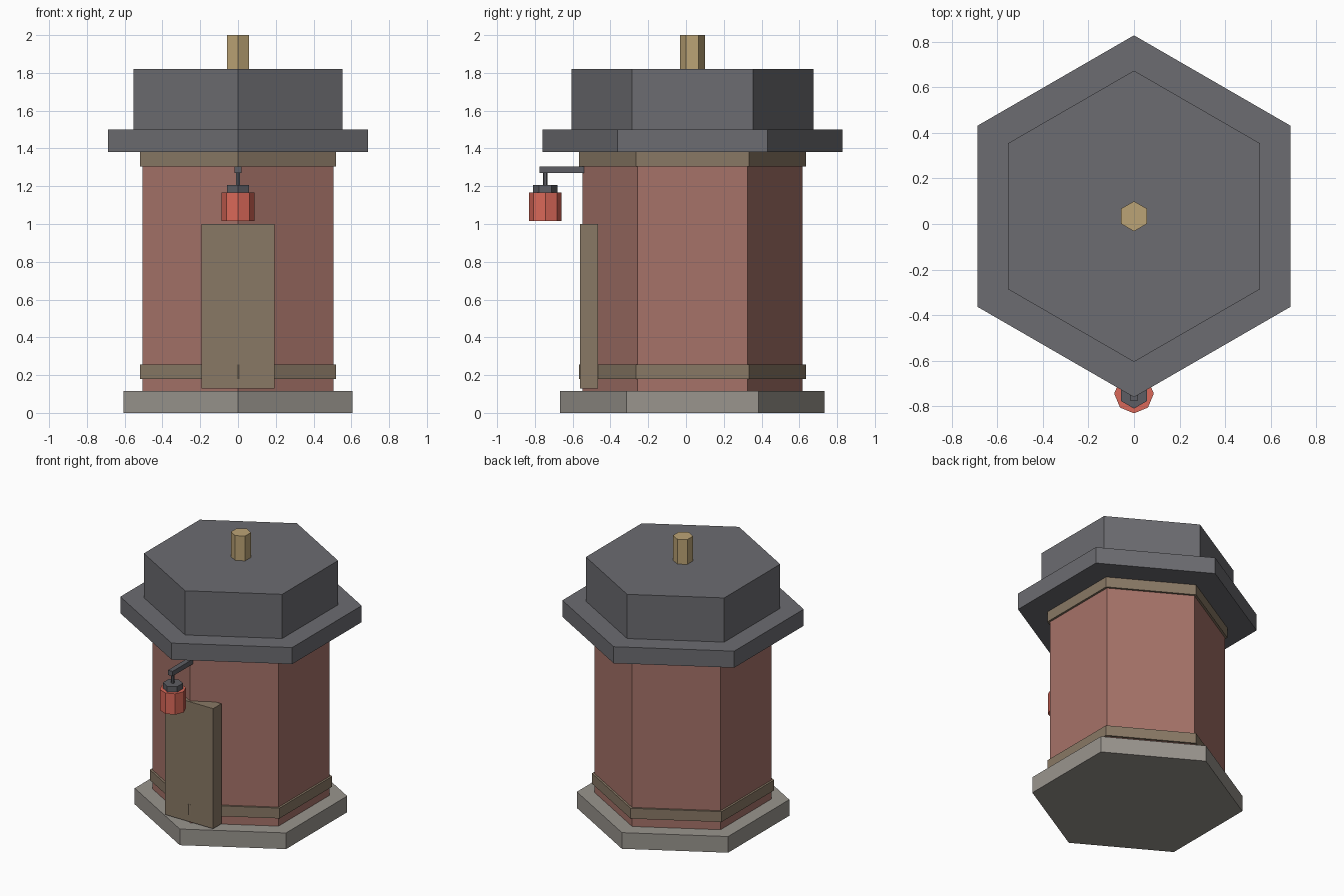
import bpy, bmesh
from math import sin, cos, pi

if "Cube" in bpy.data.objects:
    bpy.data.objects.remove(bpy.data.objects["Cube"])


def material(name, rgb):
    m = bpy.data.materials.new(name)
    m.diffuse_color = (*rgb, 1)
    m.use_nodes = True
    m.node_tree.nodes["Principled BSDF"].inputs["Base Color"].default_value = m.diffuse_color
    return m


BRICK = material("brick", (0.38, 0.17, 0.14))
STONE = material("stone", (0.32, 0.30, 0.27))
TRIM = material("trim", (0.25, 0.19, 0.13))
SLATE = material("slate", (0.15, 0.15, 0.165))
BRASS = material("brass", (0.50, 0.37, 0.18))
IRON = material("iron", (0.11, 0.11, 0.125))
RED = material("lantern_red", (0.70, 0.14, 0.10))


def finish(bm, name, mat):
    bmesh.ops.recalc_face_normals(bm, faces=bm.faces)
    mesh = bpy.data.meshes.new(name)
    bm.to_mesh(mesh)
    bm.free()
    mesh.materials.append(mat)
    bpy.context.collection.objects.link(bpy.data.objects.new(name, mesh))


def prism(name, r, z0, z1, mat, y=0.034, sides=6):
    """Upright prism with one corner pointing to the front."""
    bm = bmesh.new()
    face = bm.faces.new([bm.verts.new((r * sin(2 * pi * i / sides),
                                       y - r * cos(2 * pi * i / sides), z0))
                         for i in range(sides)])
    top = bmesh.ops.extrude_face_region(bm, geom=[face], use_keep_orig=True)["geom"]
    bmesh.ops.translate(bm, vec=(0, 0, z1 - z0),
                        verts=[v for v in top if isinstance(v, bmesh.types.BMVert)])
    finish(bm, name, mat)


def box(name, lo, hi, mat):
    bm = bmesh.new()
    bmesh.ops.create_cube(bm, size=1)
    for v in bm.verts:
        v.co = [(a + b) / 2 + c * (b - a) for a, b, c in zip(lo, hi, v.co)]
    finish(bm, name, mat)


# Hexagonal tower
prism("base_slab", 0.70, 0, 0.117, STONE)
prism("tower_wall", 0.583, 0.117, 1.38, BRICK)
prism("lower_band", 0.60, 0.18, 0.255, TRIM)
prism("upper_band", 0.60, 1.305, 1.38, TRIM)

# Stepped roof and finial
prism("roof_brim", 0.795, 1.38, 1.50, SLATE)
prism("roof_cap", 0.64, 1.50, 1.82, SLATE)
prism("finial", 0.066, 1.82, 2.0, BRASS)

# Door set across the front corner
box("door", (-0.193, -0.56, 0.13), (0.193, -0.465, 1.0), TRIM)

# Hanging lantern
LY = -0.745
box("lantern_arm", (-0.018, -0.775, 1.27), (0.018, -0.54, 1.305), IRON)
prism("lantern_rod", 0.011, 1.20, 1.275, IRON, LY)
prism("lantern_cap", 0.066, 1.165, 1.206, IRON, LY)
prism("lantern_body", 0.087, 1.015, 1.166, RED, LY, 8)
